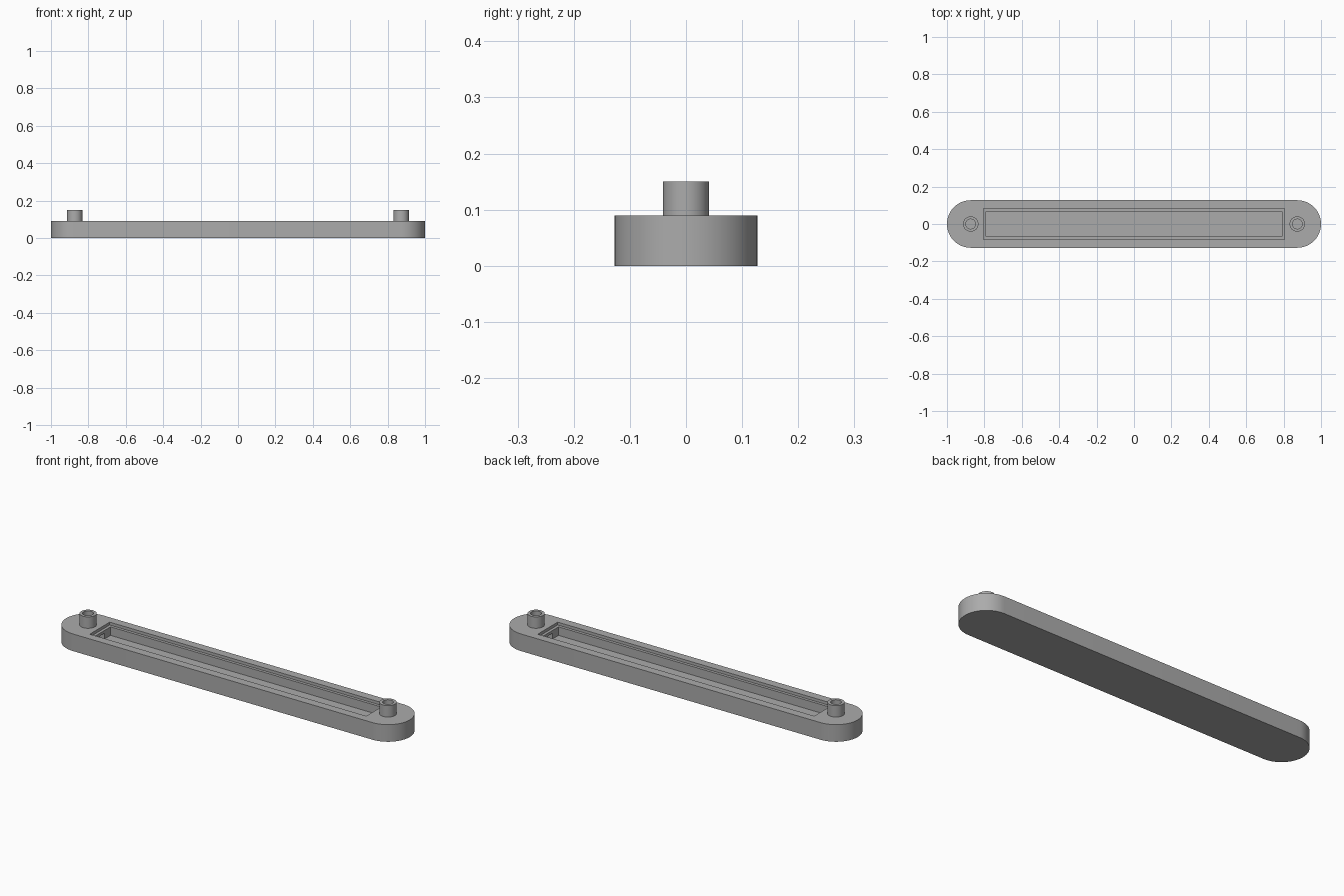
import bpy, bmesh, math

if "Cube" in bpy.data.objects:
    bpy.data.objects.remove(bpy.data.objects["Cube"], do_unlink=True)

HALF_W, END_X, TOP = 0.127, 0.873, 0.09
POST_R, BORE_R, POST_TOP = 0.041, 0.026, 0.15
FLOOR, LEDGE = 0.03, 0.075

grey = bpy.data.materials.new("plain grey")
grey.use_nodes = True
colour = (0.41, 0.41, 0.41, 1)
grey.diffuse_color = colour
grey.node_tree.nodes["Principled BSDF"].inputs["Base Color"].default_value = colour


def prism(name, outline, z0, z1):
    """Extrude a closed outline from z0 to z1."""
    bm = bmesh.new()
    face = bm.faces.new([bm.verts.new((x, y, z0)) for x, y in outline])
    top = bmesh.ops.extrude_face_region(bm, geom=[face])["geom"]
    for v in top:
        if isinstance(v, bmesh.types.BMVert):
            v.co.z = z1
    bmesh.ops.recalc_face_normals(bm, faces=bm.faces)
    mesh = bpy.data.meshes.new(name)
    bm.to_mesh(mesh)
    bm.free()
    mesh.materials.append(grey)
    obj = bpy.data.objects.new(name, mesh)
    bpy.context.collection.objects.link(obj)
    return obj


def arc(cx, radius, start, sweep, steps):
    return [(cx + radius * math.cos(start + sweep * i / steps),
             radius * math.sin(start + sweep * i / steps)) for i in range(steps + 1)]


def circle(cx, radius):
    return arc(cx, radius, 0, math.tau, 48)[:-1]


def box(x0, x1, hy):
    return [(x0, -hy), (x1, -hy), (x1, hy), (x0, hy)]


def combine(target, tool, operation):
    """Apply a boolean and discard the tool."""
    mod = target.modifiers.new("shape", "BOOLEAN")
    mod.object, mod.operation, mod.solver = tool, operation, "EXACT"
    bpy.context.view_layer.objects.active = target
    bpy.ops.object.modifier_apply(modifier=mod.name)
    bpy.data.objects.remove(tool, do_unlink=True)


# Round-ended bar
outline = (arc(END_X, HALF_W, -math.pi / 2, math.pi, 32)
           + arc(-END_X, HALF_W, math.pi / 2, math.pi, 32))
body = prism("mounting_bar", outline, 0, TOP)

# Hollow posts
for s in (-1, 1):
    combine(body, prism("post", circle(s * END_X, POST_R), 0.05, POST_TOP), "UNION")

# Stepped pocket
combine(body, prism("lid_recess", box(-0.805, 0.805, 0.083), LEDGE, 0.12), "DIFFERENCE")
combine(body, prism("pocket", box(-0.79, 0.79, 0.068), FLOOR, 0.12), "DIFFERENCE")

# Post bores and the passages joining them to the pocket
for s in (-1, 1):
    combine(body, prism("bore", circle(s * END_X, BORE_R), FLOOR, 0.2), "DIFFERENCE")
    x0, x1 = sorted((s * 0.75, s * END_X))
    combine(body, prism("passage", box(x0, x1, 0.02), FLOOR, 0.06), "DIFFERENCE")

bpy.ops.object.select_all(action="DESELECT")
body.select_set(True)
bpy.context.view_layer.objects.active = body
bpy.ops.object.shade_smooth_by_angle(angle=math.radians(30))
